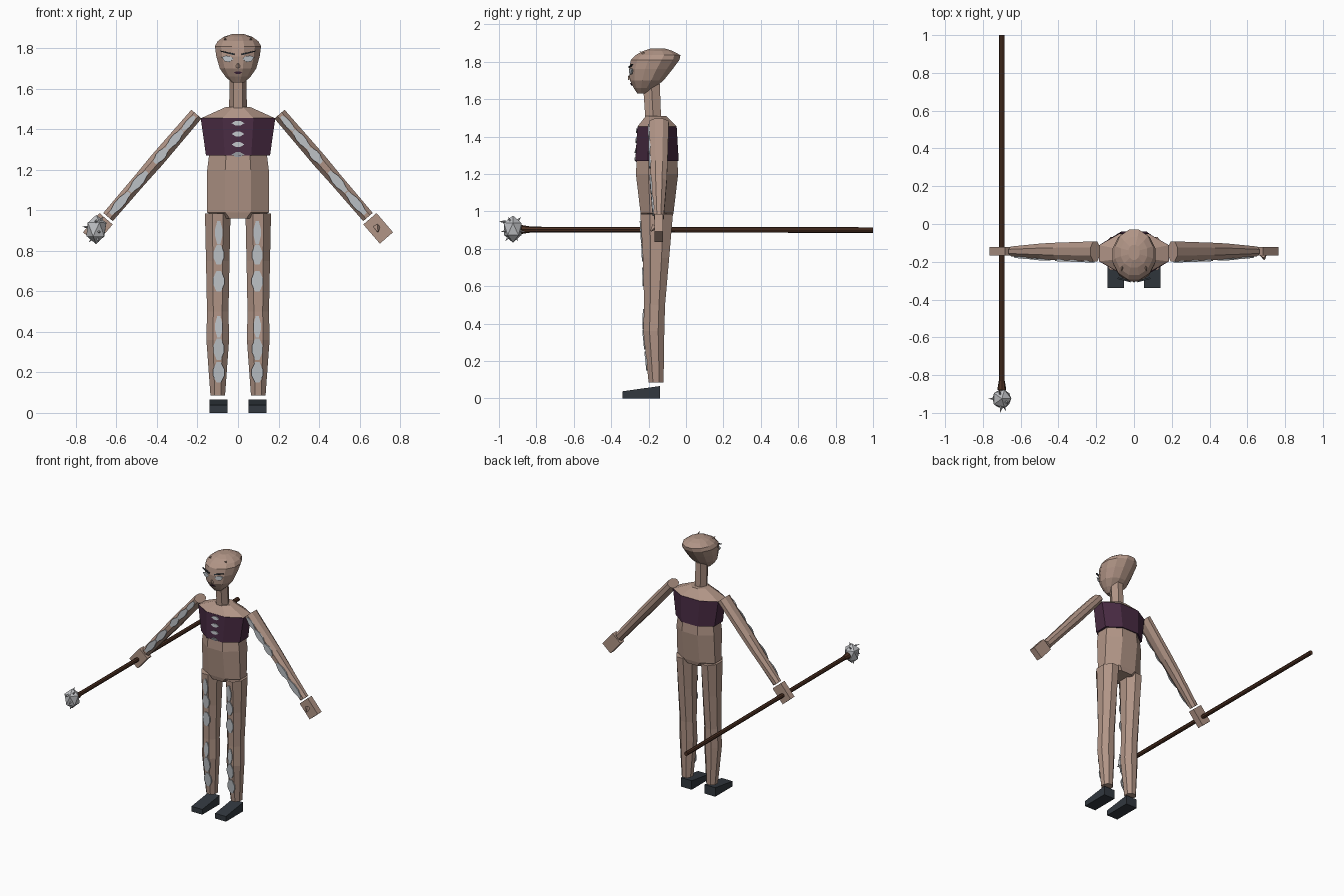
import bpy, bmesh, math, random
from mathutils import Vector

if "Cube" in bpy.data.objects:
    bpy.data.objects.remove(bpy.data.objects["Cube"])


def material(name, rgb):
    m = bpy.data.materials.new(name)
    m.use_nodes = True
    m.diffuse_color = (*rgb, 1)
    m.node_tree.nodes["Principled BSDF"].inputs["Base Color"].default_value = (*rgb, 1)
    return m


SKIN = material("skin", (0.44, 0.30, 0.24))
CLOTH = material("purple cloth", (0.065, 0.024, 0.055))
PALE = material("pale plate", (0.52, 0.55, 0.58))
SHOE = material("dark leather", (0.032, 0.04, 0.05))
WOOD = material("dark wood", (0.075, 0.031, 0.017))
STEEL = material("steel", (0.52, 0.53, 0.55))


def finish(name, bm, mat, loc=(0, 0, 0), rot=(0, 0, 0)):
    bmesh.ops.recalc_face_normals(bm, faces=bm.faces[:])
    me = bpy.data.meshes.new(name)
    bm.to_mesh(me)
    bm.free()
    me.materials.append(mat)
    ob = bpy.data.objects.new(name, me)
    bpy.context.collection.objects.link(ob)
    ob.location, ob.rotation_euler = loc, rot
    return ob


def loft(name, rings, mat, sides=8, loc=(0, 0, 0), rot=(0, 0, 0)):
    """Rings are (z, y centre, half width, half depth), flat side to the front."""
    bm = bmesh.new()
    grow = 1 / math.cos(math.pi / sides)
    loops = []
    for z, yc, rx, ry in rings:
        angles = [(i + 0.5) * math.tau / sides for i in range(sides)]
        loops.append([bm.verts.new((rx * grow * math.sin(a), yc - ry * grow * math.cos(a), z))
                      for a in angles])
    for low, high in zip(loops, loops[1:]):
        for i in range(sides):
            j = (i + 1) % sides
            bm.faces.new((low[i], low[j], high[j], high[i]))
    bm.faces.new(loops[0])
    bm.faces.new(loops[-1])
    return finish(name, bm, mat, loc, rot)


def front_of(rings, z):
    """Depth of the front surface of a loft at height z."""
    for a, b in zip(rings, rings[1:]):
        if min(a[0], b[0]) <= z <= max(a[0], b[0]):
            t = (z - a[0]) / (b[0] - a[0])
            return (a[1] - a[3]) * (1 - t) + (b[1] - b[3]) * t
    return rings[-1][1] - rings[-1][3]


LOZENGE = [(0.4, 1), (1, 0.3), (1, -0.3), (0.4, -1), (-0.4, -1), (-1, -0.3), (-1, 0.3), (-0.4, 1)]
ALMOND = [(1, 0.5), (0.3, 1), (-0.5, 0.7), (-1, 0), (-0.3, -1), (0.5, -0.8)]
DIAMOND = [(1, 0), (0.35, 0.8), (-0.35, 0.8), (-1, 0), (-0.35, -0.8), (0.35, -0.8)]


def plate(name, shape, w, h, mat, z=0.0, rings=None, loc=(0, 0, 0), rot=(0, 0, 0)):
    """Thin plate that follows the front of a loft, or stands flat."""
    bm = bmesh.new()
    layers = []
    for out in (0.006, -0.003):
        layers.append([bm.verts.new((x * w, (front_of(rings, z + q * h) if rings else 0) - out,
                                     z + q * h)) for x, q in shape])
    for layer in layers:
        bm.faces.new(layer)
    n = len(shape)
    for i in range(n):
        j = (i + 1) % n
        bm.faces.new((layers[0][i], layers[0][j], layers[1][j], layers[1][i]))
    return finish(name, bm, mat, loc, rot)


def cone(name, r1, r2, start, end, mat, sides=8):
    start, end = Vector(start), Vector(end)
    bm = bmesh.new()
    bmesh.ops.create_cone(bm, cap_ends=True, segments=sides, radius1=r1, radius2=r2,
                          depth=(end - start).length)
    turn = (end - start).to_track_quat("Z", "Y").to_euler()
    return finish(name, bm, mat, (start + end) / 2, turn)


def box(name, size, mat, loc, rot=(0, 0, 0)):
    bm = bmesh.new()
    bmesh.ops.create_cube(bm, size=1)
    for v in bm.verts:
        v.co = Vector(a * b for a, b in zip(v.co, size))
    return finish(name, bm, mat, loc, rot)


# Torso, wrapped top and neck
loft("torso", [(0.96, -0.155, 0.10, 0.08), (0.99, -0.155, 0.153, 0.088),
               (1.20, -0.155, 0.152, 0.113), (1.28, -0.155, 0.142, 0.108)], SKIN)
top = [(1.27, -0.155, 0.158, 0.116), (1.455, -0.155, 0.184, 0.105)]
loft("wrapped_top", top, CLOTH)
loft("shoulders", [(1.455, -0.155, 0.182, 0.103), (1.51, -0.16, 0.06, 0.055)], SKIN)
loft("neck", [(1.49, -0.175, 0.038, 0.042), (1.68, -0.185, 0.036, 0.045)], SKIN, 6)
for i, z in enumerate((1.43, 1.377, 1.325, 1.275)):
    plate(f"chest_stud_{i}", DIAMOND, 0.032, 0.015, PALE, z, top)

# Head
head = [(1.63, -0.235, 0.03, 0.025), (1.66, -0.225, 0.062, 0.055), (1.70, -0.21, 0.09, 0.09),
        (1.76, -0.188, 0.107, 0.116), (1.81, -0.165, 0.114, 0.13), (1.835, -0.15, 0.10, 0.12),
        (1.857, -0.15, 0.07, 0.08), (1.87, -0.15, 0.03, 0.04)]
loft("head", head, SKIN, 12)
for side, s in (("left", 1), ("right", -1)):
    turn = 0.25 * s
    plate(f"{side}_eye", [(s * x, q) for x, q in ALMOND], 0.03, 0.016, PALE,
          loc=(0.05 * s, -0.293, 1.748), rot=(0, 0, turn))
    plate(f"{side}_brow", [(s * x, q) for x, q in ((-1, -0.6), (1, 0.7), (1, 1), (-1, 0))],
          0.035, 0.014, SHOE, loc=(0.052 * s, -0.294, 1.774), rot=(0, 0, turn))
    cone(f"{side}_brow_horn", 0.014, 0, (0.06 * s, -0.21, 1.83), (0.065 * s, -0.25, 1.857), SKIN, 3)
cone("nose", 0.014, 0.003, (0, -0.297, 1.708), (0, -0.307, 1.725), SKIN, 4)
plate("mouth", DIAMOND, 0.022, 0.008, CLOTH, 1.68, head)

# Limb profiles
leg = [(0.085, -0.16, 0.036, 0.04), (0.36, -0.172, 0.056, 0.056), (0.5, -0.168, 0.053, 0.056),
       (0.75, -0.16, 0.058, 0.07), (0.985, -0.157, 0.063, 0.087)]
arm = [(0, 0, 0.033, 0.053), (-0.3, 0, 0.036, 0.046), (-0.42, 0, 0.033, 0.042),
       (-0.67, 0, 0.031, 0.026)]
leg_plates = [(0.2, 0.05, 0.028), (0.315, 0.053, 0.026), (0.425, 0.053, 0.018),
              (0.65, 0.05, 0.028), (0.78, 0.048, 0.026), (0.89, 0.058, 0.018)]
arm_plates = [(0.06, 0.045, 0.016), (0.165, 0.058, 0.02), (0.27, 0.047, 0.022),
              (0.44, 0.065, 0.022), (0.58, 0.07, 0.021)]

for side, s in (("left", 1), ("right", -1)):
    # Leg and shoe
    hip = (0.1 * s, 0, 0)
    loft(f"{side}_leg", leg, SKIN, loc=hip)
    for i, (z, h, w) in enumerate(leg_plates):
        plate(f"{side}_leg_plate_{i}", LOZENGE, w, h, PALE, z, leg, (0.095 * s, 0, 0))
    shoe = box(f"{side}_shoe", (0.088, 0.2, 0.066), SHOE, (0.096 * s, -0.24, 0.033))
    for v in shoe.data.vertices:
        if v.co.y < 0 and v.co.z > 0:
            v.co.z = 0.005

    # Arm and hand
    shoulder, swing = Vector((0.205 * s, -0.145, 1.475)), (0, -0.71 * s, 0)
    loft(f"{side}_arm", arm, SKIN, loc=shoulder, rot=swing)
    for i, (d, h, w) in enumerate(arm_plates):
        plate(f"{side}_arm_plate_{i}", LOZENGE, w, h, PALE, -d, arm, shoulder, swing)
    box(f"{side}_hand", (0.086, 0.046, 0.125), SKIN, (0.692 * s, -0.145, 0.911), swing)
cone("left_thumb", 0.018, 0.004, (0.685, -0.165, 0.92), (0.69, -0.188, 0.895), SKIN, 4)

# Staff with spiked head
centre = Vector((-0.7, -0.925, 0.905))
cone("staff", 0.015, 0.015, (-0.7, -0.9, 0.903), (-0.7, 1, 0.9), WOOD)
cone("staff_collar", 0.024, 0.016, (-0.7, -0.88, 0.903), (-0.7, -0.83, 0.903), WOOD)
random.seed(4)
bm = bmesh.new()
bmesh.ops.create_icosphere(bm, subdivisions=1, radius=1)
for v in bm.verts:
    v.co = Vector((v.co.x * 0.056, v.co.y * 0.056, v.co.z * 0.074)) * random.uniform(0.95, 1.05)
bm.normal_update()
spikes = [(f.calc_center_median(), f.normal.copy()) for f in bm.faces][::3]
finish("mace_head", bm, STEEL, centre)
for i, (p, n) in enumerate(spikes):
    cone(f"mace_spike_{i}", 0.007, 0, centre + p, centre + p + n * 0.026, STEEL, 4)
cone("mace_tip", 0.009, 0, centre + Vector((0, -0.04, 0.04)), (-0.71, -1, 0.945), STEEL, 4)
